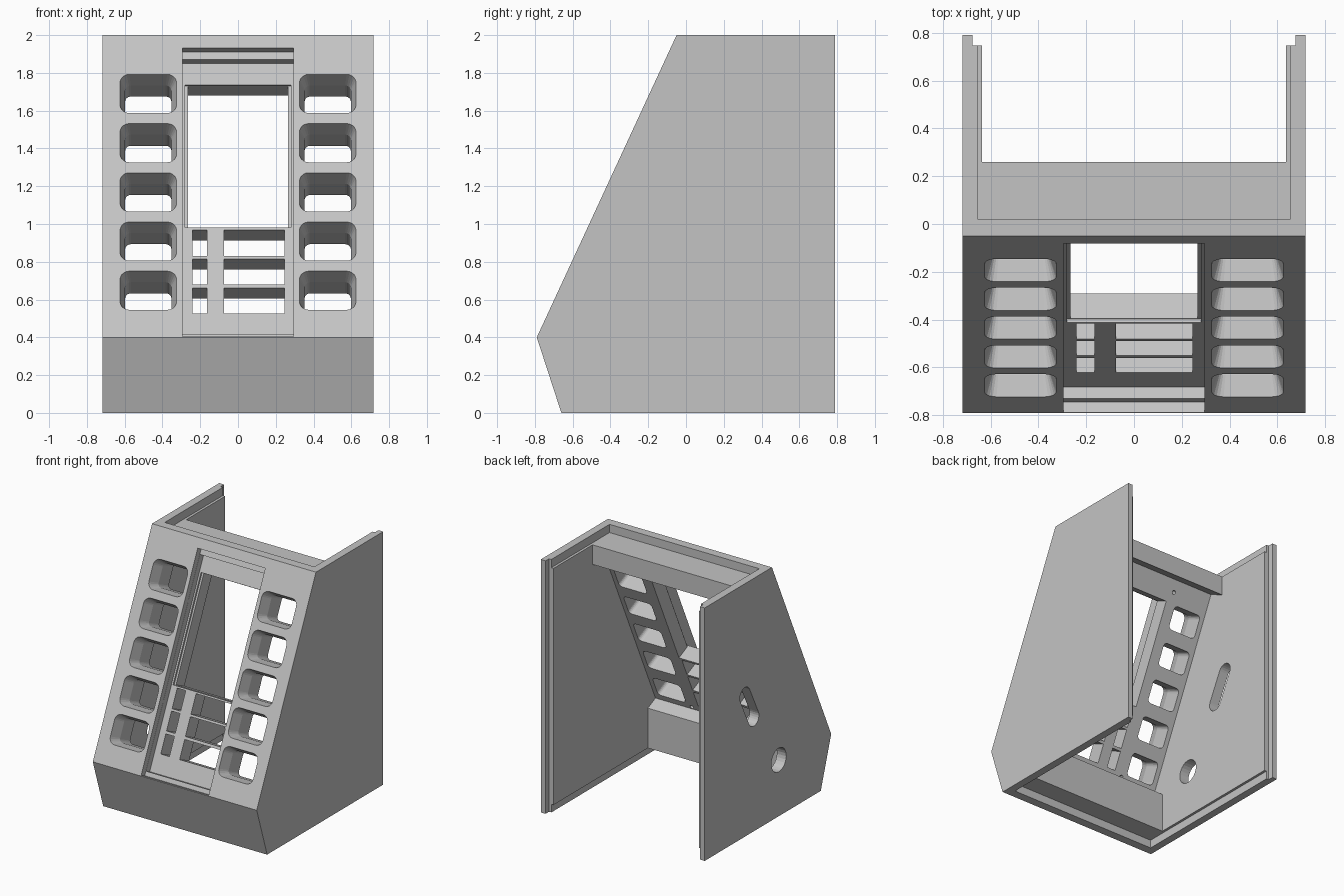
import bpy, bmesh, math
from mathutils import Vector

if "Cube" in bpy.data.objects:
    bpy.data.objects.remove(bpy.data.objects["Cube"], do_unlink=True)

grey = bpy.data.materials.new("light_grey_plastic")
grey.use_nodes = True
colour = (0.55, 0.55, 0.55, 1)
grey.diffuse_color = colour
grey.node_tree.nodes["Principled BSDF"].inputs["Base Color"].default_value = colour

# Sloped front panel frame: s runs up the slope, d runs into the body
NOSE = Vector((0, -0.79, 0.40))
UP = Vector((0, 0.74, 1.60)).normalized()
INWARD = Vector((0, UP.z, -UP.y))


def on_slope(x, s, d):
    return NOSE + Vector((x, 0, 0)) + UP * s + INWARD * d


def loft(name, loops):
    """Closed solid through matching outlines."""
    bm = bmesh.new()
    rings = [[bm.verts.new(p) for p in loop] for loop in loops]
    n = len(rings[0])
    for a, b in zip(rings, rings[1:]):
        for i in range(n):
            j = (i + 1) % n
            bm.faces.new((a[i], a[j], b[j], b[i]))
    bm.faces.new(rings[0])
    bm.faces.new(rings[-1])
    bmesh.ops.recalc_face_normals(bm, faces=bm.faces)
    mesh = bpy.data.meshes.new(name)
    bm.to_mesh(mesh)
    bm.free()
    mesh.materials.append(grey)
    ob = bpy.data.objects.new(name, mesh)
    bpy.context.collection.objects.link(ob)
    return ob


def side_prism(name, profile, x0, x1):
    return loft(name, [[(x, y, z) for y, z in profile] for x in (x0, x1)])


def rect(x0, x1, s0, s1):
    return [(x0, s0), (x1, s0), (x1, s1), (x0, s1)]


def rounded(cx, cs, w, h, r, steps=5):
    pts = []
    for k, (sx, sy) in enumerate(((1, 1), (-1, 1), (-1, -1), (1, -1))):
        for i in range(steps + 1):
            a = math.pi / 2 * (k + i / steps)
            pts.append((cx + sx * (w / 2 - r) + r * math.cos(a),
                        cs + sy * (h / 2 - r) + r * math.sin(a)))
    return pts


def slope_loft(name, stages):
    return loft(name, [[on_slope(x, s, d) for x, s in outline] for outline, d in stages])


def cut(body, cutter):
    mod = body.modifiers.new("cut", 'BOOLEAN')
    mod.operation = 'DIFFERENCE'
    mod.solver = 'EXACT'
    mod.object = cutter
    bpy.context.view_layer.objects.active = body
    bpy.ops.object.modifier_apply(modifier=mod.name)
    bpy.data.objects.remove(cutter, do_unlink=True)


# Outer shell
shell = side_prism("enclosure_shell",
                   [(-0.66, 0), (-0.79, 0.4), (-0.05, 2), (0.79, 2), (0.79, 0)],
                   -0.717, 0.717)

# Cavity, leaving the sloped panel, the top header and the bottom beam
cut(shell, side_prism("cavity",
                      [(0.9, -0.1), (0.9, 2.1), (0.26, 2.1), (0.26, 1.78), (0.13, 1.84),
                       (-0.525, 0.424), (-0.43, 0.38), (-0.43, -0.1)], -0.635, 0.635))


# Rebates for the top, bottom and back covers
def box(y0, y1, z0, z1):
    return [(y0, z0), (y1, z0), (y1, z1), (y0, z1)]


cut(shell, side_prism("top_rebate", box(0.02, 0.8, 1.935, 2.1), -0.655, 0.655))
cut(shell, side_prism("bottom_rebate", box(-0.59, 0.8, -0.1, 0.065), -0.655, 0.655))
cut(shell, side_prism("back_rebate", box(0.747, 0.9, -0.1, 2.1), -0.675, 0.675))

# Stepped recess in the middle of the sloped panel
cut(shell, slope_loft("outer_recess", [(rect(-0.295, 0.295, 0.006, 1.687), d) for d in (-0.05, 0.048)]))
cut(shell, slope_loft("inner_recess", [(rect(-0.294, 0.294, 0.04, 1.644), d) for d in (0, 0.1)]))

# Large window with a shallow lip
cut(shell, slope_loft("window_lip", [(rect(-0.28, 0.28, 0.686, 1.518), d) for d in (0.05, 0.115)]))
cut(shell, slope_loft("window", [(rect(-0.265, 0.265, 0.69, 1.516), d) for d in (0.05, 0.27)]))

# Three rows of narrow and wide slots
for s0, s1 in ((0.184, 0.333), (0.355, 0.502), (0.52, 0.672)):
    for x0, x1 in ((-0.24, -0.165), (-0.075, 0.245)):
        cut(shell, slope_loft("slot", [(rect(x0, x1, s0, s1), d) for d in (0.05, 0.27)]))

# Five tapered pockets on each side
for side in (-1, 1):
    for i in range(5):
        cs = 0.273 + i * 0.287
        wide = rounded(side * 0.475, cs, 0.30, 0.226, 0.05)
        narrow = rounded(side * 0.475, cs, 0.245, 0.18, 0.03)
        cut(shell, slope_loft("pocket", [(wide, -0.03), (wide, 0), (narrow, 0.09), (narrow, 0.27)]))

# Blind screw holes in the back of the panel
for x in (-0.31, 0.31):
    for s in (0.155, 1.6):
        cut(shell, slope_loft("screw_hole", [(rounded(x, s, 0.03, 0.03, 0.0149), d) for d in (0.16, 0.26)]))


# Slanted cable slot and round hole in one side wall
def slot_outline(cy, cz, dy, dz, r):
    start = math.atan2(dz, dy) - math.pi / 2
    pts = []
    for end in (1, -1):
        for i in range(13):
            a = start + math.pi * (i / 12 + (end < 0))
            pts.append((cy + end * dy + r * math.cos(a), cz + end * dz + r * math.sin(a)))
    return pts


cut(shell, side_prism("cable_slot", slot_outline(0.232, 1.005, 0.055, 0.11, 0.064), -0.8, -0.6))
cut(shell, side_prism("round_hole", slot_outline(-0.136, 0.445, 0.001, 0.002, 0.092), -0.8, -0.6))
